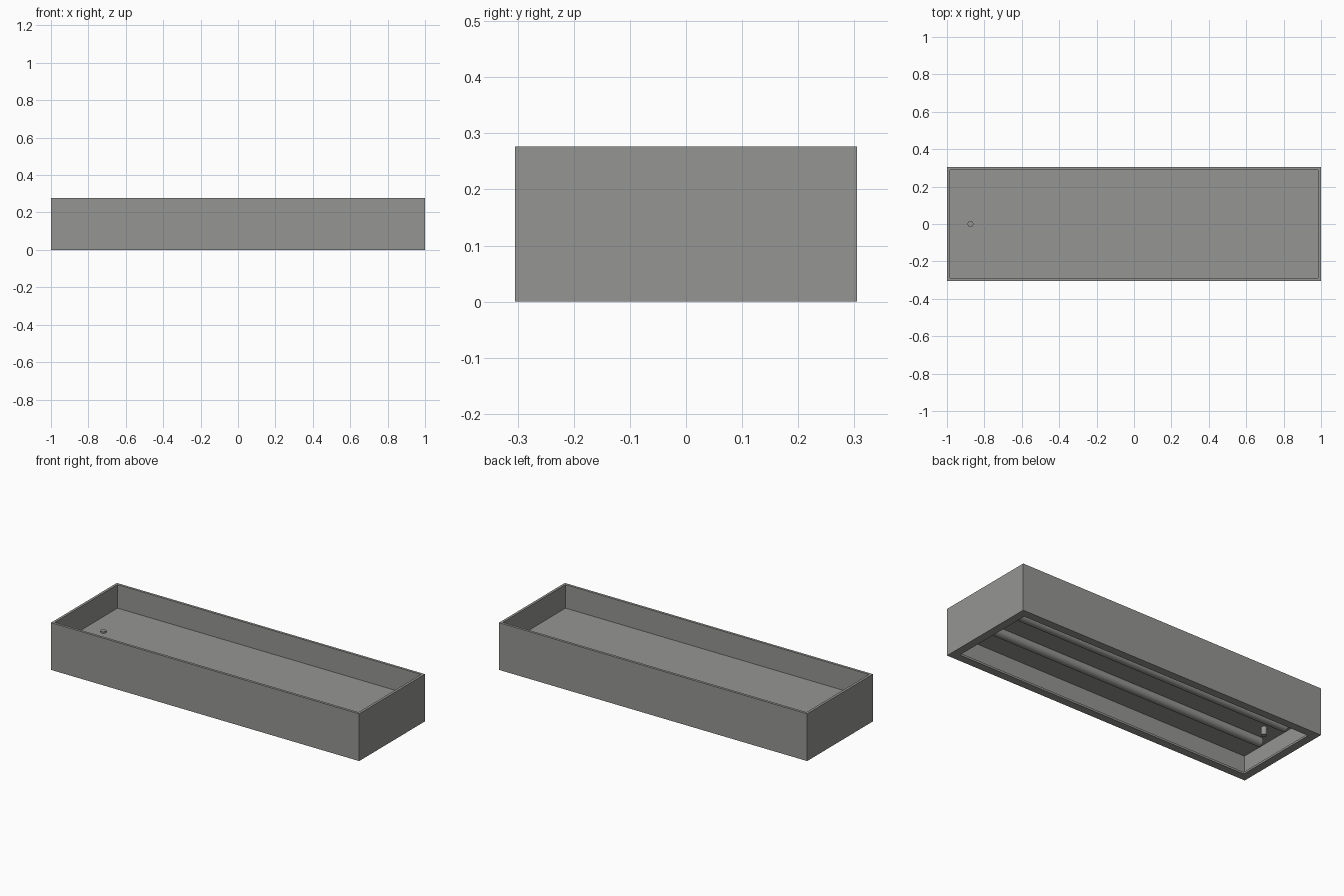
import bpy, bmesh, math
from mathutils import Matrix

if "Cube" in bpy.data.objects:
    bpy.data.objects.remove(bpy.data.objects["Cube"])

HX, HY, H = 1.0, 0.305, 0.277      # half length, half width, height
WALL, FLANGE = 0.015, 0.047        # sheet thickness, inward bottom flange
PLATE_TOP, PLATE_BOTTOM = 0.139, 0.132

grey = bpy.data.materials.new("grey_metal")
grey.diffuse_color = (0.30, 0.305, 0.29, 1)
grey.use_nodes = True
grey.node_tree.nodes["Principled BSDF"].inputs["Base Color"].default_value = grey.diffuse_color


def add_object(name, bm):
    bmesh.ops.recalc_face_normals(bm, faces=bm.faces)
    mesh = bpy.data.meshes.new(name)
    bm.to_mesh(mesh)
    bm.free()
    mesh.materials.append(grey)
    ob = bpy.data.objects.new(name, mesh)
    bpy.context.collection.objects.link(ob)
    return ob


def cylinder(name, radius, length, matrix, sides=32):
    bm = bmesh.new()
    bmesh.ops.create_cone(bm, cap_ends=True, segments=sides, radius1=radius,
                          radius2=radius, depth=length, matrix=matrix)
    ob = add_object(name, bm)
    for p in ob.data.polygons:
        p.use_smooth = len(p.vertices) == 4
    for e in ob.data.edges:
        a, b = (ob.data.vertices[i].co for i in e.vertices)
        e.use_edge_sharp = (a - b).length < radius
    return ob


# Housing: an L-shaped section swept around the rectangle
section = [(0, 0), (0, H), (WALL, H), (WALL, 0.012), (FLANGE, 0.012), (FLANGE, 0)]
bm = bmesh.new()
rings = [[bm.verts.new((sx * (HX - d), sy * (HY - d), z))
          for sx, sy in ((-1, -1), (1, -1), (1, 1), (-1, 1))] for d, z in section]
for i, ring in enumerate(rings):
    nxt = rings[(i + 1) % len(rings)]
    for j in range(4):
        k = (j + 1) % 4
        bm.faces.new((ring[j], ring[k], nxt[k], nxt[j]))
add_object("housing", bm)

# Mounting plate dividing the housing
bm = bmesh.new()
bmesh.ops.create_cube(bm, size=1, matrix=Matrix.Translation((0, 0, (PLATE_TOP + PLATE_BOTTOM) / 2))
                      @ Matrix.Diagonal((2 * (HX - WALL), 2 * (HY - WALL), PLATE_TOP - PLATE_BOTTOM, 1)))
add_object("mounting_plate", bm)

# Two tubes under the plate
for side, y in (("front", -0.1), ("back", 0.1)):
    cylinder(side + "_tube", 0.026, 1.86,
             Matrix.Translation((0, y, 0.111)) @ Matrix.Rotation(math.pi / 2, 4, 'Y'))

# Cable gland through the plate near the left end
cylinder("cable_gland", 0.016, 0.062, Matrix.Translation((-0.874, 0, 0.117)), 24)
